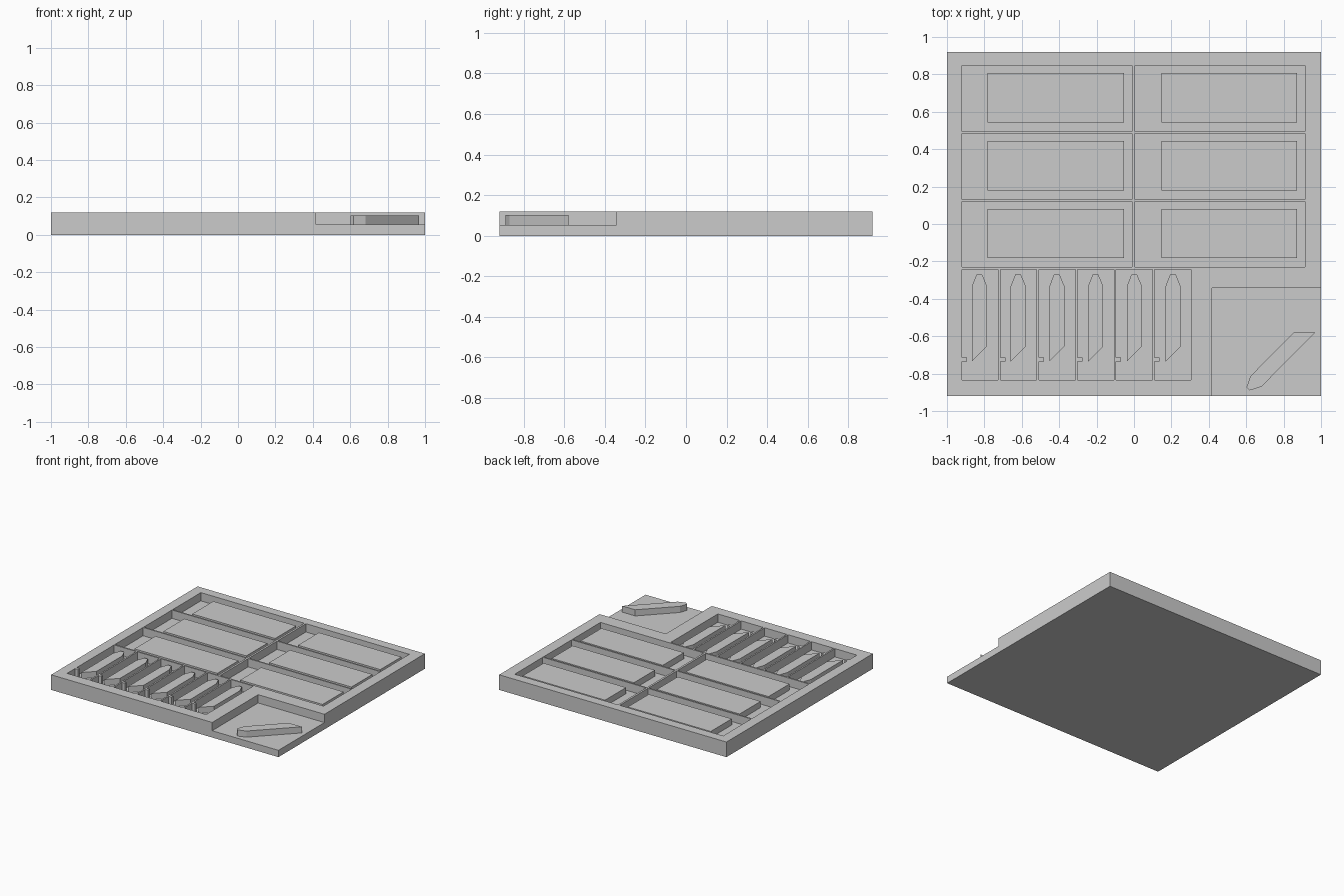
import bpy
import bmesh

if "Cube" in bpy.data.objects:
    bpy.data.objects.remove(bpy.data.objects["Cube"], do_unlink=True)

TOP, FLOOR, ITEM_TOP = 0.12, 0.054, 0.103
PITCH = 0.206            # spacing of the narrow slots

grey = bpy.data.materials.new("plain grey")
grey.use_nodes = True
grey.diffuse_color = (0.6, 0.6, 0.6, 1)
grey.node_tree.nodes["Principled BSDF"].inputs["Base Color"].default_value = (0.6, 0.6, 0.6, 1)


def rect(x0, y0, x1, y1):
    return [(x0, y0), (x1, y0), (x1, y1), (x0, y1)]


def shift(outline, dx, dy=0):
    return [(x + dx, y + dy) for x, y in outline]


def prisms(name, outlines, z0, z1):
    """Extrude flat outlines into upright prisms in one object."""
    bm = bmesh.new()
    for outline in outlines:
        face = bm.faces.new([bm.verts.new((x, y, z0)) for x, y in outline])
        grown = bmesh.ops.extrude_face_region(bm, geom=[face])["geom"]
        verts = [g for g in grown if isinstance(g, bmesh.types.BMVert)]
        bmesh.ops.translate(bm, verts=verts, vec=(0, 0, z1 - z0))
    bmesh.ops.recalc_face_normals(bm, faces=bm.faces)
    mesh = bpy.data.meshes.new(name)
    bm.to_mesh(mesh)
    bm.free()
    mesh.materials.append(grey)
    obj = bpy.data.objects.new(name, mesh)
    bpy.context.collection.objects.link(obj)
    return obj


# Pocket outlines: wide pockets in a grid, narrow slots with a wall tab, open corner
row_tops = [0.847, 0.484, 0.121]
pockets = []
for top in row_tops:
    pockets.append(rect(-0.92, top - 0.352, -0.011, top))
    pockets.append(rect(0.005, top - 0.352, 0.914, top))

slot = [(-0.92, -0.834), (-0.726, -0.834), (-0.726, -0.243), (-0.92, -0.243),
        (-0.92, -0.714), (-0.893, -0.714), (-0.893, -0.735), (-0.92, -0.735)]
pockets += [shift(slot, i * PITCH) for i in range(6)]
pockets.append(rect(0.417, -1.1, 1.2, -0.342))

# Tray with the pockets cut out
tray = prisms("tray", [rect(-1, -0.92, 1, 0.92)], 0, TOP)
cutter = prisms("pocket_cutter", pockets, FLOOR, TOP + 0.1)
cutter.hide_render = True
cut = tray.modifiers.new("pockets", 'BOOLEAN')
cut.operation = 'DIFFERENCE'
cut.solver = 'EXACT'
cut.object = cutter
bpy.context.view_layer.objects.active = tray
tray.select_set(True)
bpy.ops.object.modifier_apply(modifier=cut.name)
bpy.data.objects.remove(cutter, do_unlink=True)

# Raised blocks in the wide pockets
for i, top in enumerate(row_tops):
    y0, y1 = top - 0.304, top - 0.04
    prisms(f"left_column_block_{i + 1}", [rect(-0.783, y0, -0.053, y1)], FLOOR - 0.004, ITEM_TOP)
    prisms(f"right_column_block_{i + 1}", [rect(0.147, y0, 0.872, y1)], FLOOR - 0.004, ITEM_TOP)

# Pointed blades in the narrow slots
blade = [(-0.866, -0.735), (-0.786, -0.655), (-0.786, -0.332),
         (-0.812, -0.27), (-0.842, -0.27), (-0.866, -0.332)]
for i in range(6):
    prisms(f"slot_blade_{i + 1}", [shift(blade, i * PITCH * 1.005)], FLOOR - 0.004, ITEM_TOP)

# Diagonal blade on the open corner
corner_blade = [(0.602, -0.872), (0.618, -0.89), (0.682, -0.869),
                (0.968, -0.58), (0.853, -0.58), (0.623, -0.813)]
prisms("corner_blade", [corner_blade], FLOOR - 0.004, ITEM_TOP)
